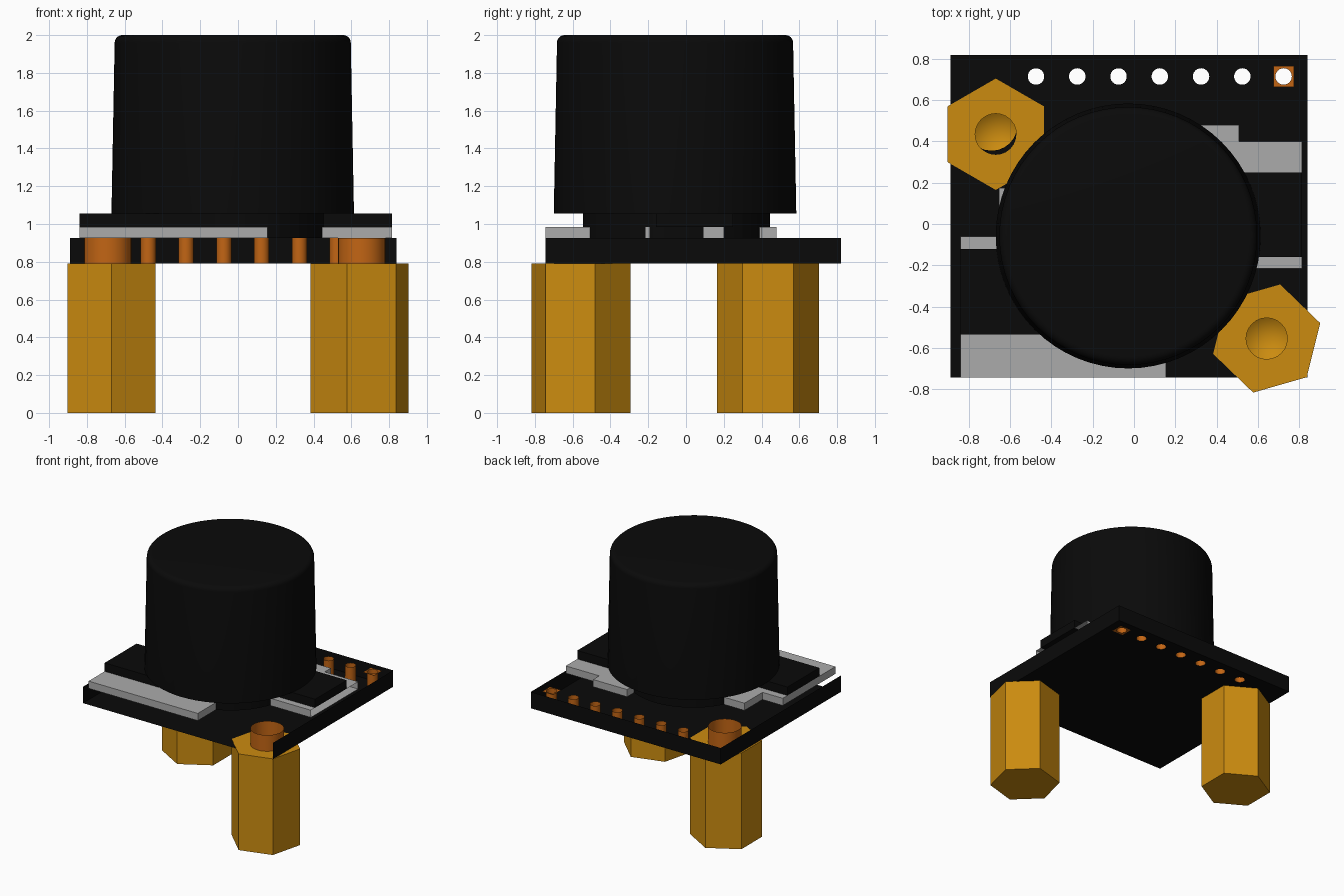
import bpy, bmesh
from math import cos, sin, tau, radians
from mathutils import Vector

cube = bpy.data.objects.get("Cube")
if cube:
    bpy.data.objects.remove(cube, do_unlink=True)


def material(name, rgb):
    m = bpy.data.materials.new(name)
    m.use_nodes = True
    m.diffuse_color = (*rgb, 1)
    m.node_tree.nodes["Principled BSDF"].inputs["Base Color"].default_value = (*rgb, 1)
    return m


BLACK = material("black", (0.003, 0.003, 0.003))
BRASS = material("brass", (0.60, 0.26, 0.005))
COPPER = material("copper", (0.54, 0.13, 0.007))
GREY = material("contact grey", (0.41, 0.41, 0.41))


def finish(name, bm, mat, smooth=False):
    mesh = bpy.data.meshes.new(name)
    bm.to_mesh(mesh)
    bm.free()
    mesh.materials.append(mat)
    ob = bpy.data.objects.new(name, mesh)
    bpy.context.collection.objects.link(ob)
    if smooth:
        bpy.ops.object.select_all(action="DESELECT")
        ob.select_set(True)
        bpy.context.view_layer.objects.active = ob
        bpy.ops.object.shade_smooth_by_angle(angle=radians(35))
    return ob


def ring(cx, cy, r, n=24, turn=0):
    return [(cx + r * cos(turn + tau * i / n), cy + r * sin(turn + tau * i / n)) for i in range(n)]


def rect(x0, x1, y0, y1):
    return [(x0, y0), (x1, y0), (x1, y1), (x0, y1)]


def fill(bm, loops, z, up):
    """Flat sheet with the first loop as outline and the rest as holes."""
    edges = []
    for loop in loops:
        vs = [bm.verts.new((x, y, z)) for x, y in loop]
        edges += [bm.edges.new((vs[i - 1], vs[i])) for i in range(len(vs))]
    made = bmesh.ops.triangle_fill(bm, use_beauty=True, edges=edges, normal=Vector((0, 0, 1)))
    for f in made["geom"]:
        if isinstance(f, bmesh.types.BMFace):
            f.normal_update()
            if (f.normal.z > 0) != up:
                f.normal_flip()


def prism(name, outline, z0, z1, mat, open_walls=(), top=True, bottom=True,
          top_holes=(), bottom_holes=()):
    """Upright slab; walls listed in open_walls are left out."""
    bm = bmesh.new()
    n = len(outline)
    for i in range(n):
        if i not in open_walls:
            a, b = outline[i], outline[(i + 1) % n]
            bm.faces.new([bm.verts.new(p) for p in
                          ((*a, z0), (*b, z0), (*b, z1), (*a, z1))])
    if top:
        fill(bm, [outline, *top_holes], z1, True)
    if bottom:
        fill(bm, [outline, *bottom_holes], z0, False)
    bmesh.ops.remove_doubles(bm, verts=bm.verts, dist=0.0001)
    return finish(name, bm, mat)


def lathe(name, cx, cy, profile, mat, n=24):
    """Turned part from (radius, height) points."""
    bm = bmesh.new()
    rows = [[bm.verts.new((x, y, z)) for x, y in ring(cx, cy, max(r, 0.00001), n)]
            for r, z in profile]
    for a, b in zip(rows, rows[1:]):
        for i in range(n):
            j = (i + 1) % n
            bm.faces.new((a[i], a[j], b[j], b[i]))
    bmesh.ops.remove_doubles(bm, verts=bm.verts, dist=0.0001)
    return finish(name, bm, mat, True)


BOARD_LOW, BOARD_HIGH = 0.79, 0.925
CONTACT_TOP, BASE_TOP = 0.985, 1.055
pins = [(-0.475 + 0.2 * i, 0.715) for i in range(7)]
mounts = [(-0.69, 0.48), (0.655, -0.555)]

# Circuit board: tray open at the top and front, with drilled floor
holes = [ring(x, y, 0.04) for x, y in pins] + [ring(x, y, 0.125) for x, y in mounts]
prism("circuit_board", rect(-0.89, 0.84, -0.745, 0.82), BOARD_LOW, BOARD_HIGH, BLACK,
      open_walls=(0,), top=False, bottom_holes=holes)

# Plated hole sleeves
for i, (x, y) in enumerate(pins):
    lathe(f"pin_sleeve_{i + 1}", x, y, [(0.04, BOARD_LOW), (0.04, BOARD_HIGH)], COPPER)
for i, (x, y) in enumerate(mounts):
    lathe(f"mount_sleeve_{i + 1}", x, y, [(0.125, BOARD_LOW), (0.125, BOARD_HIGH)], COPPER, 32)

# Square pads around the last pin hole
px, py = pins[-1]
for side, z in (("lower", BOARD_LOW - 0.002), ("upper", BOARD_HIGH - 0.001)):
    hole = [ring(px, py, 0.04)]
    prism(f"{side}_square_pad", rect(px - 0.05, px + 0.05, py - 0.05, py + 0.05),
          z, z + 0.001, COPPER, top_holes=hole, bottom_holes=hole)

# Hexagonal standoffs with blind drilled bores
STAND_TOP = BOARD_LOW + 0.002
for side, x, y, turn in (("back", -0.67, 0.435, 90), ("front", 0.643, -0.555, 16)):
    prism(f"{side}_standoff", ring(x, y, 0.27, 6, radians(turn)), 0, STAND_TOP, BRASS,
          top_holes=[ring(x, y, 0.1)])
    lathe(f"{side}_standoff_bore", x, y, [(0.1, STAND_TOP), (0.1, 0.5), (0, 0.43)], BRASS)

# Grey contact plates below the sensor
prism("left_contact", [(-0.84, -0.745), (0.155, -0.745), (0.155, 0.175),
                       (-0.655, 0.175), (-0.655, -0.06), (-0.84, -0.06)],
      BOARD_HIGH, CONTACT_TOP, GREY)
prism("right_contact", [(0.445, -0.215), (0.815, -0.215), (0.815, 0.40), (0.51, 0.40),
                        (0.51, 0.48), (0.2, 0.48), (0.2, 0.2), (0.445, 0.2)],
      BOARD_HIGH, CONTACT_TOP, GREY, open_walls=(1,))

# Sensor base: round core and two side arms
CX, CY = -0.028, -0.058
prism("base_core", ring(CX, -0.05, 0.495, 48), BOARD_HIGH, BASE_TOP, BLACK)
prism("left_arm", rect(-0.84, CX, -0.535, -0.12), CONTACT_TOP, BASE_TOP, BLACK)
prism("right_arm", rect(CX, 0.815, -0.16, 0.25), CONTACT_TOP, BASE_TOP, BLACK)

# Tapered cap with rounded rim
rim = [(0.585 + 0.04 * cos(tau * k / 24), 1.96 + 0.04 * sin(tau * k / 24)) for k in range(7)]
lathe("sensor_cap", CX, CY, [(0, BASE_TOP), (0.642, BASE_TOP), *rim, (0, 2.0)], BLACK, 64)
